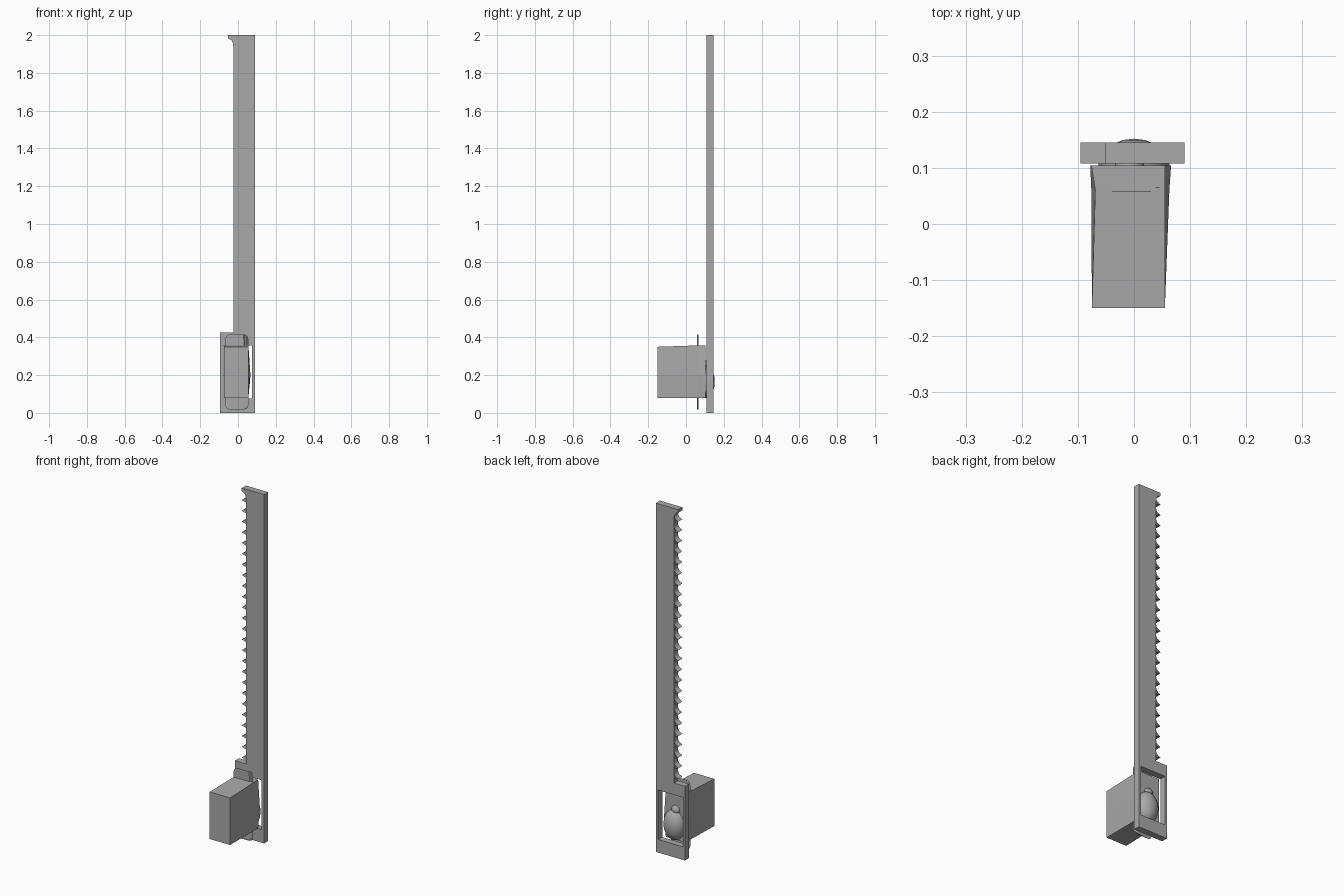
import bpy, bmesh, math
from mathutils import Matrix

if "Cube" in bpy.data.objects:
    bpy.data.objects.remove(bpy.data.objects["Cube"], do_unlink=True)

GREY = (0.4, 0.4, 0.4, 1)
mat = bpy.data.materials.new("plain grey")
mat.use_nodes = True
mat.diffuse_color = GREY
mat.node_tree.nodes["Principled BSDF"].inputs["Base Color"].default_value = GREY

BACK, FRONT = 0.145, 0.108   # y faces of the flat strip
EDGE = -0.025                # toothed edge of the strip


def finish(name, bm, normals=True):
    if normals:
        bmesh.ops.recalc_face_normals(bm, faces=bm.faces)
    mesh = bpy.data.meshes.new(name)
    bm.to_mesh(mesh)
    bm.free()
    ob = bpy.data.objects.new(name, mesh)
    bpy.context.collection.objects.link(ob)
    mesh.materials.append(mat)
    return ob


def arc(cx, cz, rx, rz, a0, a1, steps=5):
    angles = [math.radians(a0 + (a1 - a0) * i / steps) for i in range(steps + 1)]
    return [(cx + rx * math.cos(a), cz + rz * math.sin(a)) for a in angles]


# Strip with hooked top and windowed frame at the foot
outer = [(-0.095, 0), (0.09, 0), (0.09, 2), (-0.052, 2), (-0.052, 1.982)]
outer += arc(-0.045, 1.94, 0.02, 0.038, 90, 0)
outer += [(EDGE, 0.425), (-0.095, 0.425)]
window = [(-0.083, 0.075), (-0.083, 0.358), (0.075, 0.358), (0.075, 0.075)]
bm = bmesh.new()
for loop in (outer, window):
    vs = [bm.verts.new((x, FRONT, z)) for x, z in loop]
    for a, b in zip(vs, vs[1:] + vs[:1]):
        bm.edges.new((a, b))
bmesh.ops.triangle_fill(bm, edges=bm.edges[:], use_beauty=True, normal=(0, -1, 0))
rim = bmesh.ops.extrude_face_region(bm, geom=bm.faces[:], use_keep_orig=True)
for v in [g for g in rim["geom"] if isinstance(g, bmesh.types.BMVert)]:
    v.co.y = BACK
finish("toothed_strip", bm)

# Thin open teeth along the strip edge
bm = bmesh.new()
for i in range(25):
    z = 0.455 + 0.0615 * i
    profile = [(EDGE, z - 0.008), (-0.052, z)] + arc(-0.052, z + 0.028, 0.027, 0.024, -70, 0, 3)
    rows = [[bm.verts.new((x, y, h)) for x, h in profile] for y in (FRONT, BACK)]
    for k in range(len(profile) - 1):
        bm.faces.new((rows[0][k], rows[0][k + 1], rows[1][k + 1], rows[1][k]))
finish("teeth", bm)

# Block lofted through cross-sections, sides swelling toward the back
sections = [  # y, left edge, left bulge, right edge, right bulge, top
    (-0.15, -0.075, -0.075, 0.055, 0.055, 0.35),
    (0.06, -0.069, -0.076, 0.055, 0.063, 0.357),
    (0.104, -0.076, -0.078, 0.055, 0.066, 0.358),
]
bm = bmesh.new()
rings = []
for y, xl, xlb, xr, xrb, top in sections:
    pts = [(xl, 0.08), (xr, 0.08), (xrb, 0.2), (xr, top), (xl, top), (xlb, 0.2)]
    rings.append([bm.verts.new((x, y, z)) for x, z in pts])
for r0, r1 in zip(rings, rings[1:]):
    for k in range(6):
        n = (k + 1) % 6
        bm.faces.new((r0[k], r0[n], r1[n], r1[k]))
bm.faces.new(rings[0])
bm.faces.new(rings[-1])
finish("block", bm)

# Rounded sheet passing through the block, curled at its +x corners
x0, x1, z0, z1, r = -0.068, 0.055, 0.018, 0.415, 0.025
outline = (arc(x1 - r, z1 - r, r, r, 0, 90) + arc(x0 + r, z1 - r, r, r, 90, 180)
           + arc(x0 + r, z0 + r, r, r, 180, 270) + arc(x1 - r, z0 + r, r, r, 270, 360))
bm = bmesh.new()
bm.faces.new([bm.verts.new((x, 0.058, z)) for x, z in outline])
bmesh.ops.triangulate(bm, faces=bm.faces[:])
for v in bm.verts:
    if 0.035 < v.co.x < 0.05:
        v.co.y += 0.008
finish("rounded_tab_sheet", bm)

# Domed button with a small neck, seen through the window
bm = bmesh.new()
for cx, cz, rx, ry, rz in ((0, 0.165, 0.064, 0.05, 0.088), (-0.008, 0.252, 0.026, 0.02, 0.026)):
    place = Matrix.Translation((cx, 0.102, cz)) @ Matrix.Diagonal((rx, ry, rz, 1)) @ Matrix.Rotation(math.pi / 2, 4, "X")
    bmesh.ops.create_uvsphere(bm, u_segments=16, v_segments=10, radius=1, matrix=place)
bmesh.ops.bisect_plane(bm, geom=bm.verts[:] + bm.edges[:] + bm.faces[:],
                       plane_co=(0, 0.1, 0), plane_no=(0, -1, 0), clear_outer=True)
button = finish("domed_button", bm)
bpy.ops.object.select_all(action="DESELECT")
button.select_set(True)
bpy.context.view_layer.objects.active = button
bpy.ops.object.shade_smooth_by_angle(angle=math.radians(40))
